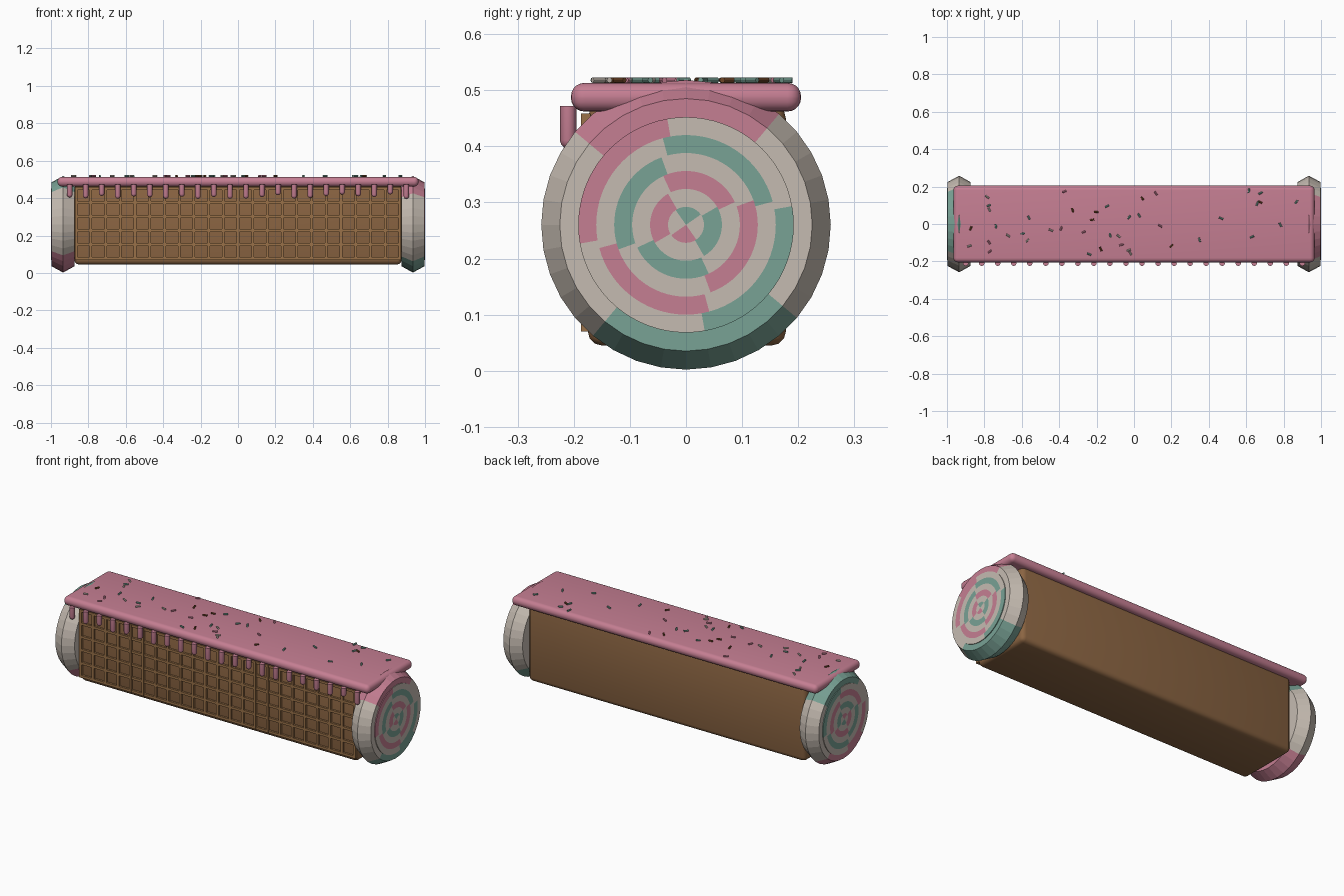
import bpy, bmesh, math, random
from mathutils import Matrix, Vector

cube = bpy.data.objects.get("Cube")
if cube:
    bpy.data.objects.remove(cube, do_unlink=True)
random.seed(7)


def material(name, rgb):
    m = bpy.data.materials.new(name)
    m.use_nodes = True
    m.diffuse_color = (*rgb, 1)
    m.node_tree.nodes["Principled BSDF"].inputs["Base Color"].default_value = (*rgb, 1)
    return m


pink = material("pink icing", (0.56, 0.21, 0.29))
cream = material("cream", (0.56, 0.50, 0.44))
teal = material("teal", (0.19, 0.36, 0.30))
biscuit = material("biscuit brown", (0.26, 0.13, 0.055))
waffle = material("waffle tan", (0.32, 0.165, 0.065))
choc = material("chocolate", (0.16, 0.06, 0.02))


def finish(name, bm, mats, smooth=False):
    me = bpy.data.meshes.new(name)
    bmesh.ops.recalc_face_normals(bm, faces=bm.faces)
    bm.to_mesh(me)
    bm.free()
    ob = bpy.data.objects.new(name, me)
    bpy.context.collection.objects.link(ob)
    for m in mats:
        me.materials.append(m)
    if smooth:
        bpy.ops.object.select_all(action='DESELECT')
        ob.select_set(True)
        bpy.context.view_layer.objects.active = ob
        bpy.ops.object.shade_smooth_by_angle(angle=math.radians(40))
    return ob


def add_box(bm, lo, hi):
    lo, hi = Vector(lo), Vector(hi)
    mat = Matrix.Translation((lo + hi) / 2) @ Matrix.Diagonal((*(hi - lo), 1))
    bmesh.ops.create_cube(bm, size=1, matrix=mat)


def rounded_box(name, lo, hi, radius, segments, mat):
    bm = bmesh.new()
    add_box(bm, lo, hi)
    bmesh.ops.bevel(bm, geom=bm.edges[:], offset=radius, segments=segments,
                    profile=0.5, affect='EDGES')
    return finish(name, bm, [mat], True)


# Biscuit body and icing slab
rounded_box("biscuit_body", (-0.875, -0.175, 0.045), (0.875, 0.178, 0.475), 0.025, 3, biscuit)
rounded_box("icing_slab", (-0.965, -0.205, 0.462), (0.965, 0.205, 0.513), 0.024, 5, pink)

# Waffle grid on the front
bm = bmesh.new()
cols, rows, bar = 22, 5, 0.007
for i in range(cols + 1):
    x = -0.865 + 1.73 * i / cols
    add_box(bm, (x - bar, -0.187, 0.07), (x + bar, -0.17, 0.458))
for j in range(rows + 1):
    z = 0.077 + 0.374 * j / rows
    add_box(bm, (-0.872, -0.186, z - bar), (0.872, -0.17, z + bar))
finish("waffle_grid", bm, [waffle])

# Icing drips along the front edge
bm = bmesh.new()
count, r = 22, 0.0145
for i in range(count):
    x = -0.9 + 1.8 * i / (count - 1)
    low = random.uniform(0.395, 0.42)
    rings = [(0, 0.472), (r, 0.472), (r, low + r)]
    rings += [(r * math.cos(a), low + r - r * math.sin(a)) for a in (0.5, 1.0, math.pi / 2)]
    verts = [bm.verts.new((x + q, -0.21, z)) for q, z in rings]
    edges = [bm.edges.new(p) for p in zip(verts, verts[1:])]
    bmesh.ops.spin(bm, geom=verts + edges, cent=(x, -0.21, 0), axis=(0, 0, 1),
                   angle=math.tau, steps=12, use_merge=True)
bmesh.ops.remove_doubles(bm, verts=bm.verts, dist=0.0005)
finish("icing_drips", bm, [pink], True)

# Sprinkles scattered over the icing
sprinkle_colours = [teal, cream, choc, pink]
bm = bmesh.new()
for i in range(42):
    spot = Matrix.Translation((random.uniform(-0.88, 0.88), random.uniform(-0.17, 0.18), 0.518))
    turn = Matrix.Rotation(random.uniform(0, math.pi), 4, 'Z') @ Matrix.Rotation(math.pi / 2, 4, 'Y')
    before = set(bm.faces)
    bmesh.ops.create_cone(bm, cap_ends=True, segments=8, radius1=0.005, radius2=0.005,
                          depth=0.024, matrix=spot @ turn)
    for f in set(bm.faces) - before:
        f.material_index = (0, 1, 0, 2, 3)[i % 5]
finish("sprinkles", bm, sprinkle_colours)


# End caps: lathed around the x axis, painted by angle and radius
PIVOT = 0.26
RING = 0.032


def quarter(angle, start):
    """0 pink, 1 cream, 2 teal, 3 cream, counted in quarter turns from start."""
    return int(((angle - start) % 360) // 90)


def swirl(angle, radius):
    ring = int((RING * 6 - radius) / RING)
    return quarter(angle, 98 + 95 * ring)


def rim_paint(angle, radius):
    return quarter(angle, 50)


def lathe(name, profile, steps, paint, flip):
    bm = bmesh.new()
    loops = []
    for x, rad in profile:
        loops.append([bm.verts.new((x, rad * math.cos(math.tau * k / steps),
                                    rad * math.sin(math.tau * k / steps)))
                      for k in range(steps)])
    for (a, b), (p, q) in zip(zip(loops, loops[1:]), zip(profile, profile[1:])):
        for k in range(steps):
            n = (k + 1) % steps
            f = bm.faces.new((a[k], a[n], b[n], b[k]))
            f.material_index = (0, 1, 2, 1)[paint(360 * (k + 0.5) / steps, (p[1] + q[1]) / 2)]
    bmesh.ops.remove_doubles(bm, verts=bm.verts, dist=0.00005)
    # the opposite end is the same cap turned half way about y
    spin = Matrix.Rotation(math.pi if flip else 0, 4, 'Y')
    bm.transform(Matrix.Translation((0, 0, PIVOT)) @ spin)
    return finish(name, bm, [pink, cream, teal])


rim = [(0.875, 0), (0.875, 0.225), (0.935, 0.258), (0.996, 0.225), (0.996, 0.0)]
disc = [(0.994, RING * 6)] + [(1.0, RING * k) for k in range(6, 0, -1)] + [(1.0, 0.0001)]
for side, flip in (("left", False), ("right", True)):
    lathe(side + "_cap_rim", rim, 36, rim_paint, flip)
    lathe(side + "_cap_swirl", disc, 72, swirl, flip)
